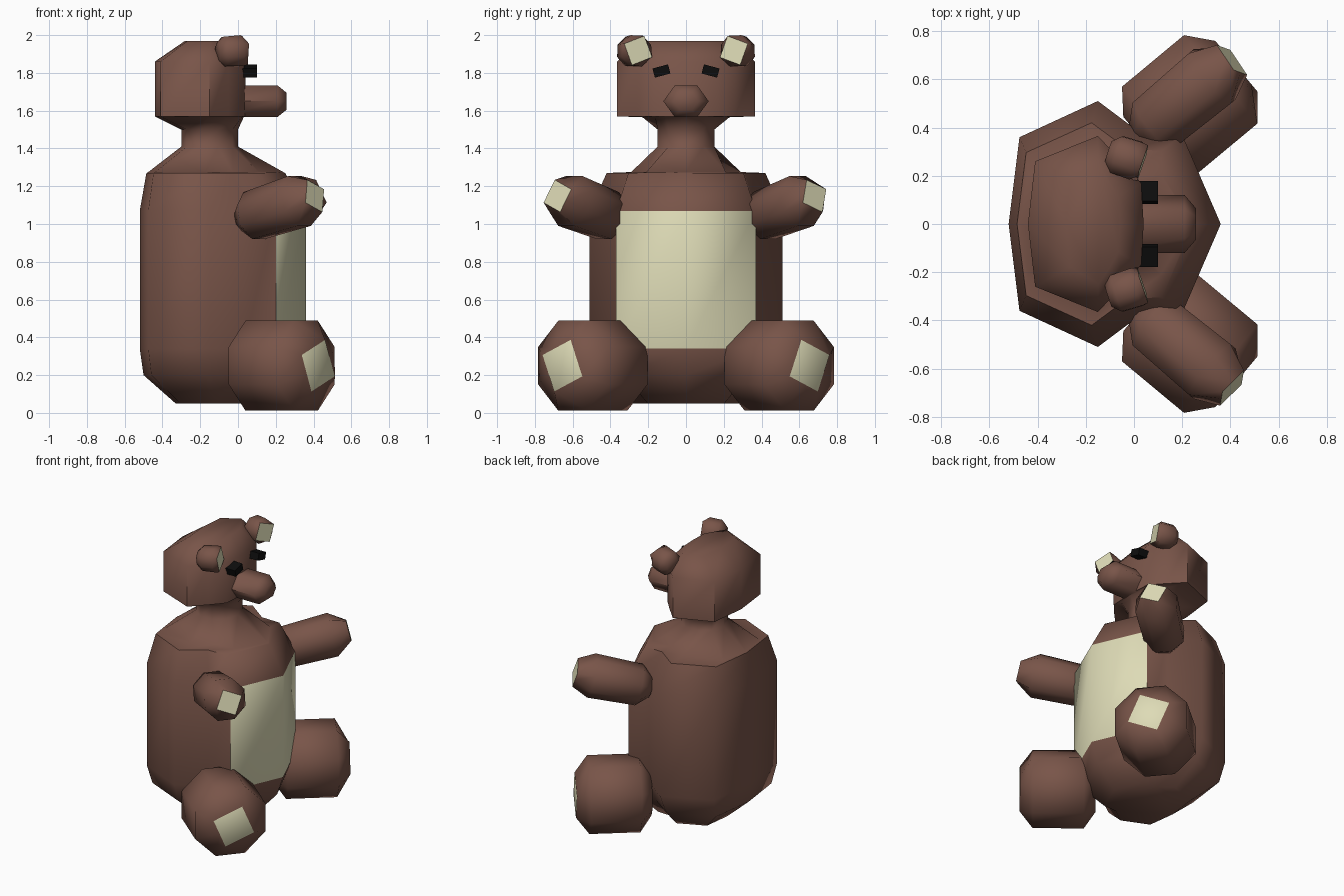
import bpy, bmesh
from math import sin, cos, pi, radians
from mathutils import Vector

cube = bpy.data.objects.get("Cube")
if cube:
    bpy.data.objects.remove(cube)


def material(name, rgb):
    m = bpy.data.materials.new(name)
    m.use_nodes = True
    m.diffuse_color = (*rgb, 1)
    bsdf = m.node_tree.nodes["Principled BSDF"]
    bsdf.inputs["Base Color"].default_value = (*rgb, 1)
    bsdf.inputs["Roughness"].default_value = 0.8
    return m


BROWN = material("brown fur", (0.19, 0.09, 0.066))
CREAM = material("cream patch", (0.73, 0.71, 0.47))
BLACK = material("black eyes", (0.004, 0.004, 0.004))


def loft(name, rings, tip_cream=False, paint=None, angle=60):
    """Skin a list of equal rings and close both ends."""
    bm = bmesh.new()
    loops = [[bm.verts.new(p) for p in ring] for ring in rings]
    n = len(loops[0])
    for a, b in zip(loops, loops[1:]):
        for i in range(n):
            j = (i + 1) % n
            bm.faces.new((a[i], a[j], b[j], b[i]))
    bm.faces.new(loops[0])
    tip = bm.faces.new(loops[-1])
    tip.material_index = int(tip_cream)
    if paint:
        for f in bm.faces:
            f.material_index = int(paint(f.calc_center_median()))
    bmesh.ops.recalc_face_normals(bm, faces=bm.faces[:])
    mesh = bpy.data.meshes.new(name)
    bm.to_mesh(mesh)
    bm.free()
    mesh.materials.append(BROWN)
    mesh.materials.append(CREAM)
    obj = bpy.data.objects.new(name, mesh)
    bpy.context.collection.objects.link(obj)
    bpy.ops.object.select_all(action='DESELECT')
    obj.select_set(True)
    bpy.context.view_layer.objects.active = obj
    bpy.ops.object.shade_smooth_by_angle(angle=radians(angle))
    return obj


def tube(name, start, axis, stations, sides=8, turn=22.5, flat=1, square=False):
    """Faceted tube along an axis; stations are (distance, radius)."""
    axis = Vector(axis).normalized()
    side = axis.cross(Vector((0, 0, 1))).normalized()
    up = side.cross(axis)
    rings = []
    for k, (t, r) in enumerate(stations):
        ring = []
        for i in range(sides):
            a = radians(turn) + 2 * pi * i / sides
            # the last ring becomes a square pad
            q = r * cos(pi / 4) if square and k == len(stations) - 1 and i % 2 else r
            ring.append(Vector(start) + axis * t + side * q * cos(a) + up * q * sin(a) * flat)
        rings.append(ring)
    return loft(name, rings, tip_cream=square)


def outline(half, z, x0, x1, w):
    """Mirror a half outline and fit it to a depth range and half width."""
    lo, hi = half[-1][0], half[0][0]
    wide = max(y for x, y in half)
    pts = [(x0 + (x - lo) / (hi - lo) * (x1 - x0), y / wide * w, z) for x, y in half]
    return pts + [(x, -y, z) for x, y, z in pts[-2:0:-1]]


# Torso, neck and head in one skin
torso = [(0.36, 0), (0.20, 0.37), (0.03, 0.375), (-0.15, 0.51), (-0.475, 0.36), (-0.52, 0)]
skull = [(0.04, 0), (0.03, 0.17), (-0.05, 0.26), (-0.15, 0.365), (-0.41, 0.26), (-0.44, 0)]
neck = [(cos(pi * i / 5), sin(pi * i / 5)) for i in range(6)]

body_rings = [
    outline(torso, 0.05, -0.33, 0.17, 0.28),
    outline(torso, 0.20, -0.50, 0.31, 0.45),
    outline(torso, 0.34, -0.52, 0.36, 0.51),
    outline(torso, 1.07, -0.52, 0.36, 0.51),
    outline(torso, 1.27, -0.485, 0.25, 0.42),
    outline(torso, 1.275, -0.475, 0.24, 0.29),
    outline(neck, 1.41, -0.30, 0.0, 0.15),
    outline(neck, 1.50, -0.30, 0.0, 0.15),
    outline(skull, 1.565, -0.43, 0.03, 0.23),
    outline(skull, 1.57, -0.44, 0.04, 0.365),
    outline(skull, 1.86, -0.44, 0.04, 0.365),
    outline(skull, 1.97, -0.28, -0.06, 0.25),
]
loft("body_and_head", body_rings,
     paint=lambda c: c.x > 0.22 and 0.34 < c.z < 1.07)

# Muzzle
tube("muzzle", (0, 0, 1.65), (1, 0, 0),
     [(-0.1, 0.12), (0.21, 0.12), (0.257, 0.065)], sides=6, turn=0, flat=0.8)

for s, label in ((1, "left"), (-1, "right")):
    # Legs with square foot pads
    tube(label + "_leg", (-0.148, 0.178 * s, 0.25), (0.77, 0.64 * s, 0),
         [(0.25, 0.15), (0.326, 0.258), (0.66, 0.258), (0.745, 0.148)],
         turn=67.5 + 45 * (s < 0), square=True)
    # Arms, rising toward square paw pads
    tube(label + "_arm", (-0.168, 0.203 * s, 0.962), (0.77, 0.64 * s, 0.25),
         [(0.26, 0.07), (0.34, 0.138), (0.66, 0.147), (0.77, 0.095)],
         turn=67.5, square=True)
    # Ears turned slightly inward
    tube(label + "_ear", (-0.03, 0.275 * s, 1.915), (0.92, -0.3 * s, 0.05),
         [(-0.08, 0.05), (-0.045, 0.085), (0.04, 0.088), (0.07, 0.085)],
         turn=45 + 20 * s, square=True)
    # Eyes
    bpy.ops.mesh.primitive_cube_add(size=1, location=(0.05, 0.13 * s, 1.81),
                                    rotation=(radians(-15 * s), 0, 0))
    eye = bpy.context.object
    eye.name = label + "_eye"
    eye.scale = (0.1, 0.085, 0.05)
    eye.data.materials.append(BLACK)
